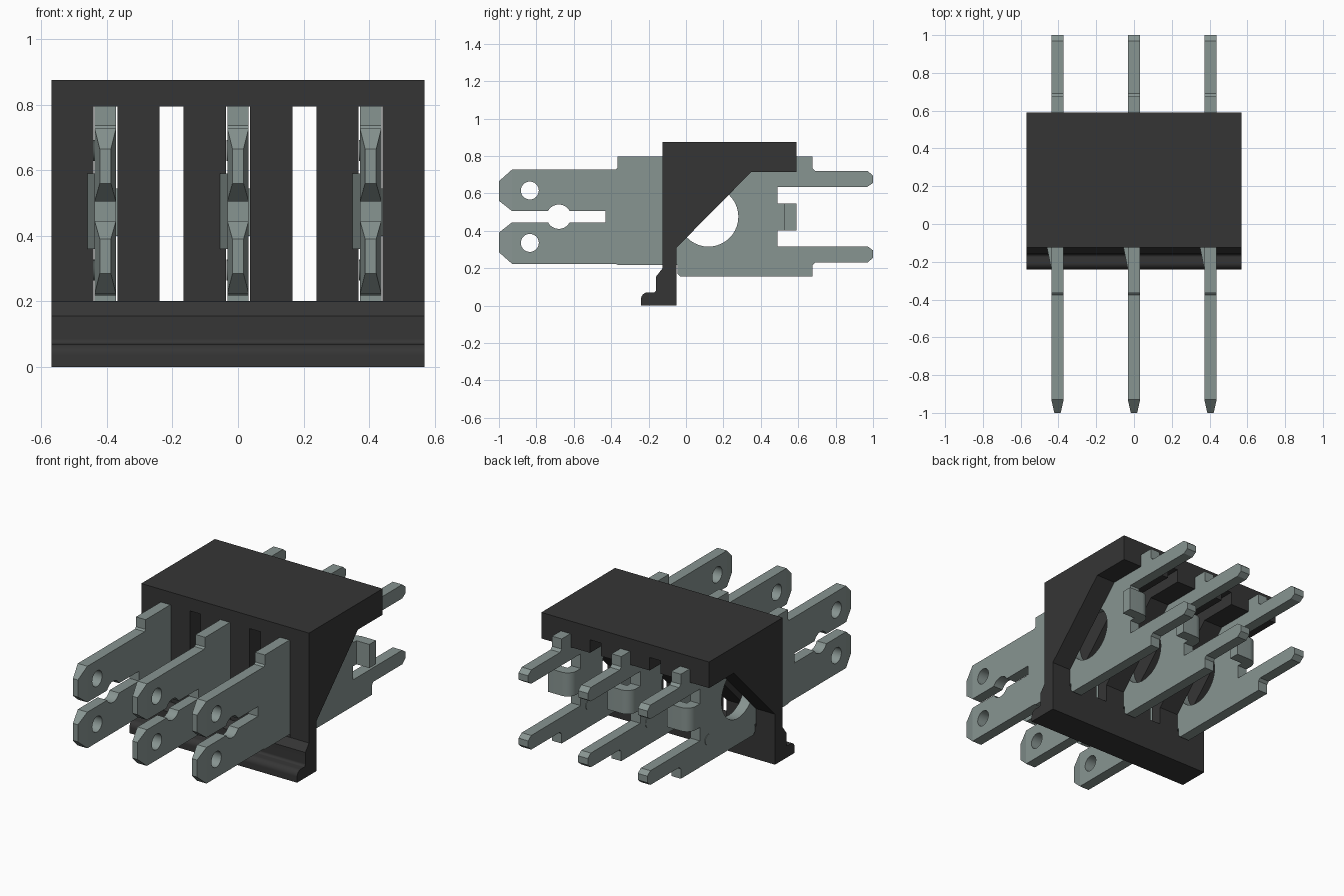
import bpy, bmesh, math
from mathutils import Vector

cube = bpy.data.objects.get("Cube")
if cube:
    bpy.data.objects.remove(cube)


def material(name, rgb):
    m = bpy.data.materials.new(name)
    m.use_nodes = True
    m.diffuse_color = (*rgb, 1)
    bsdf = next(n for n in m.node_tree.nodes if n.type == 'BSDF_PRINCIPLED')
    bsdf.inputs["Base Color"].default_value = (*rgb, 1)
    return m


BLACK = material("black plastic", (0.036, 0.036, 0.036))
METAL = material("grey metal", (0.245, 0.298, 0.285))


def arc(cu, cv, r, a0, a1, step=9):
    """Points along an arc, angles in degrees."""
    n = max(1, round(abs(a1 - a0) / step))
    angles = [math.radians(a0 + (a1 - a0) * i / n) for i in range(n + 1)]
    return [(cu + r * math.cos(a), cv + r * math.sin(a)) for a in angles]


def circle(cu, cv, r):
    return arc(cu, cv, r, 0, 360)[:-1]


def prism(name, loops, lo, hi, axis, mat):
    """Extrude an outline with holes along X (outline in y, z) or Z (outline in x, y)."""
    cu = bpy.data.curves.new(name, 'CURVE')
    cu.dimensions, cu.fill_mode, cu.extrude = '2D', 'BOTH', (hi - lo) / 2
    for loop in loops:
        s = cu.splines.new('POLY')
        s.points.add(len(loop) - 1)
        for p, (u, v) in zip(s.points, loop):
            p.co = (u, v, 0, 1)
        s.use_cyclic_u = True
    tmp = bpy.data.objects.new(name + "_outline", cu)
    bpy.context.collection.objects.link(tmp)
    bpy.context.view_layer.update()
    dg = bpy.context.evaluated_depsgraph_get()
    me = bpy.data.meshes.new_from_object(tmp.evaluated_get(dg))
    bpy.data.objects.remove(tmp)
    bm = bmesh.new()
    bm.from_mesh(me)
    mid = (lo + hi) / 2
    for vert in bm.verts:
        u, v, w = vert.co
        vert.co = (w + mid, u, v) if axis == 'X' else (u, v, w + mid)
    bmesh.ops.remove_doubles(bm, verts=bm.verts, dist=1e-5)
    bmesh.ops.recalc_face_normals(bm, faces=bm.faces)
    bm.to_mesh(me)
    bm.free()
    me.name = name
    me.materials.clear()
    me.materials.append(mat)
    ob = bpy.data.objects.new(name, me)
    bpy.context.collection.objects.link(ob)
    return ob


PITCH, HALF = 0.405, 0.0325      # pin spacing, half the sheet thickness

# Housing: front wall with foot, roof and sloped gussets
profile = [(-0.05, 0), (-0.05, 0.31), (0.35, 0.715), (0.59, 0.715), (0.59, 0.875),
           (-0.125, 0.875), (-0.125, 0.2), (-0.16, 0.155)]
profile += arc(-0.175, 0.085, 0.015, 0, -90)
profile += arc(-0.205, 0.035, 0.035, 90, 180) + [(-0.24, 0)]
housing = prism("housing", [profile], -0.57, 0.57, 'X', BLACK)

# Five through slots cut from front to back
bm = bmesh.new()
for i in range(-2, 3):
    box = bmesh.ops.create_cube(bm, size=1)["verts"]
    bmesh.ops.scale(bm, verts=box, vec=(0.073, 1.6, 0.594))
    bmesh.ops.translate(bm, verts=box, vec=(i * PITCH / 2, 0.2, 0.498))
me = bpy.data.meshes.new("slot_cutter")
bm.to_mesh(me)
bm.free()
cutter = bpy.data.objects.new("slot_cutter", me)
cutter.hide_render = True
bpy.context.collection.objects.link(cutter)
mod = housing.modifiers.new("slots", 'BOOLEAN')
mod.operation, mod.solver, mod.object = 'DIFFERENCE', 'EXACT', cutter
bpy.context.view_layer.objects.active = housing
bpy.ops.object.modifier_apply(modifier=mod.name)
bpy.data.objects.remove(cutter)

# Contact blade outline in (y, z): forked front, raised middle, two rear prongs
MID = 0.475
a = math.degrees(math.asin(0.03 / 0.065))
outline = [(-0.93, 0.505), (-1, 0.56), (-1, 0.665), (-0.93, 0.727), (-0.375, 0.727)]
outline += [(-0.365, 0.737), (-0.365, 0.797), (0.675, 0.797), (0.675, 0.735), (0.69, 0.72)]
outline += [(0.97, 0.72), (1, 0.695), (1, 0.655), (0.97, 0.635), (0.49, 0.635)]
outline += [(0.49, 0.317), (0.97, 0.317), (1, 0.295), (1, 0.255), (0.97, 0.23)]
outline += [(0.69, 0.23), (0.675, 0.215), (0.675, 0.155), (-0.03, 0.155), (-0.045, 0.17)]
outline += [(-0.045, 0.217), (-0.365, 0.217), (-0.375, 0.223), (-0.93, 0.223)]
outline += [(-1, 0.285), (-1, 0.39), (-0.93, 0.445)]
outline += arc(-0.68, MID, 0.065, 180 + a, 360 - a)
outline += [(-0.43, 0.445), (-0.43, 0.505)]
outline += arc(-0.68, MID, 0.065, a, 180 - a)
holes = [circle(-0.835, 0.615, 0.048), circle(-0.835, 0.335, 0.048), circle(0.12, 0.475, 0.16)]

# Rear tab bent sideways, and wedge-shaped locking barb, both in (x, y)
tab = [(-HALF, 0.47), (-HALF, 0.53)] + arc(0.0275, 0.53, 0.06, 180, 90)
tab += [(0.12, 0.59), (0.12, 0.525), (HALF, 0.525), (HALF, 0.47)]
barb = [(-0.02, -0.24), (-HALF, -0.24), (-0.055, -0.13), (-0.055, -0.1), (-0.02, -0.1)]


def taper_tips(ob):
    """Coin the front tips so they narrow towards the end."""
    bm = bmesh.new()
    bm.from_mesh(ob.data)
    bmesh.ops.bisect_plane(bm, geom=bm.verts[:] + bm.edges[:] + bm.faces[:], dist=1e-5,
                           plane_co=Vector((0, -0.93, 0)), plane_no=Vector((0, 1, 0)))
    for v in bm.verts:
        if v.co.y < -0.93:
            v.co.x *= 1 - 0.48 * (-0.93 - v.co.y) / 0.07
    bm.to_mesh(ob.data)
    bm.free()


blade = prism("contact_blade", [outline] + holes, -HALF, HALF, 'X', METAL)
taper_tips(blade)
parts = [blade,
         prism("rear_tab", [tab], 0.4, 0.545, 'Z', METAL),
         prism("locking_barb", [barb], 0.36, 0.59, 'Z', METAL)]
# Small round marks on the blade side
for z in (0.295, 0.66):
    parts.append(prism("round_mark", [circle(0.41, z, 0.032)], -HALF - 0.003, -HALF + 0.01, 'X', METAL))

# Repeat the contact three times across the housing
for ob in parts:
    for side, x in (("right", -PITCH), ("left", PITCH)):
        copy = ob.copy()
        copy.name = f"{ob.name}_{side}"
        copy.location.x = x
        bpy.context.collection.objects.link(copy)

# Smooth the round edges, keep corners sharp
bpy.ops.object.select_all(action='DESELECT')
for ob in [housing] + parts:
    ob.select_set(True)
bpy.context.view_layer.objects.active = housing
bpy.ops.object.shade_smooth_by_angle(angle=math.radians(11))
